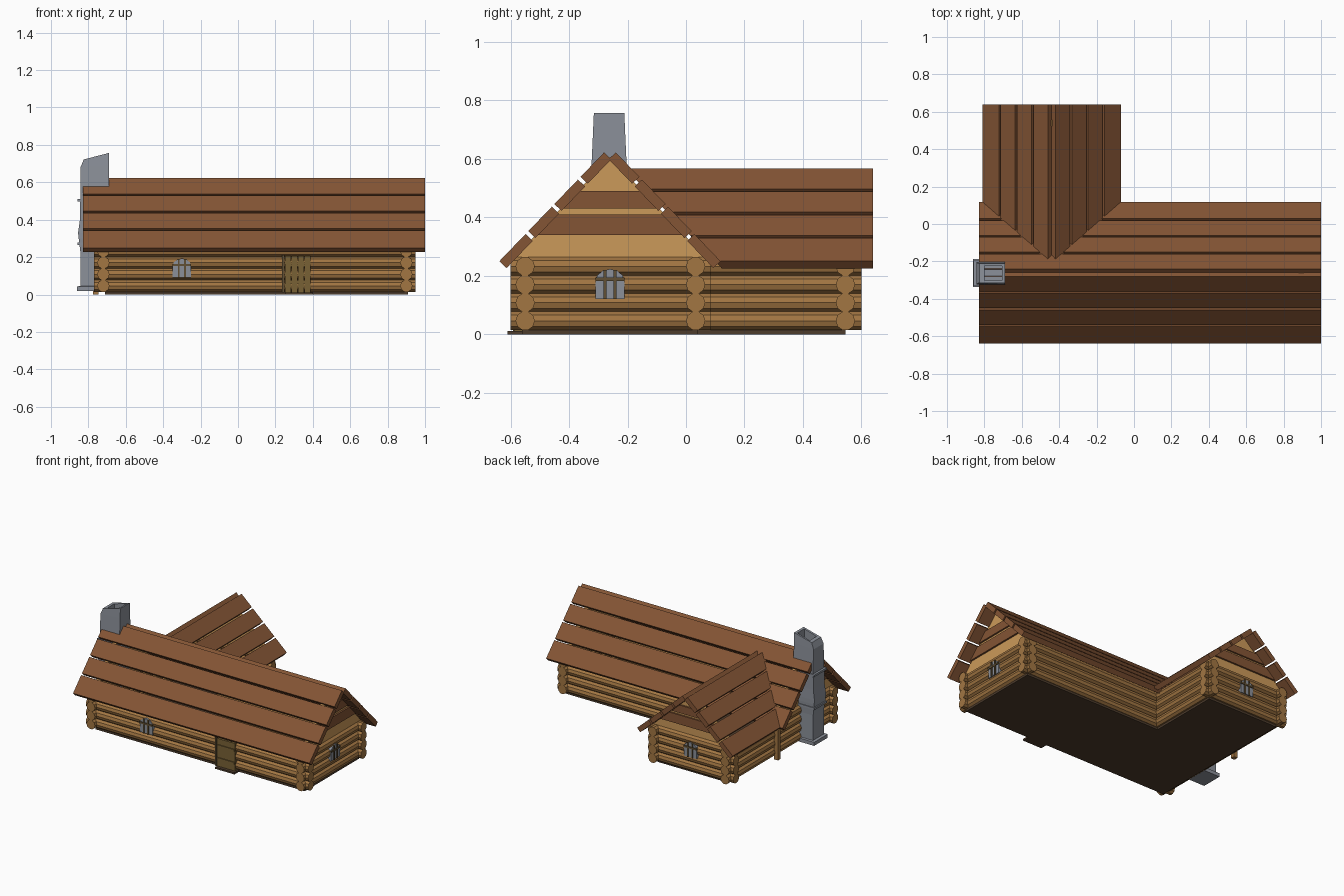
import bpy, bmesh, math
from mathutils import Vector

if "Cube" in bpy.data.objects:
    bpy.data.objects.remove(bpy.data.objects["Cube"])


def mat(name, rgb):
    m = bpy.data.materials.new(name)
    m.diffuse_color = (*rgb, 1)
    m.use_nodes = True
    m.node_tree.nodes["Principled BSDF"].inputs["Base Color"].default_value = m.diffuse_color
    return m


ROOF = mat("roof_wood", (0.23, 0.09, 0.035))
LOG = mat("log_wood", (0.36, 0.18, 0.055))
TAN = mat("pale_wood", (0.60, 0.32, 0.10))
FLOOR = mat("floor_wood", (0.075, 0.045, 0.025))
DOOR = mat("door_wood", (0.19, 0.12, 0.035))
FRAME = mat("frame_wood", (0.12, 0.08, 0.035))
STONE = mat("stone", (0.26, 0.28, 0.32))


def finish(name, bm, m=None):
    bmesh.ops.recalc_face_normals(bm, faces=bm.faces)
    me = bpy.data.meshes.new(name)
    bm.to_mesh(me)
    bm.free()
    ob = bpy.data.objects.new(name, me)
    bpy.context.collection.objects.link(ob)
    if m:
        me.materials.append(m)
    return ob


def prism(name, pts, axis, a, b, m=None, cut=None):
    """Extrude a profile along x (points are y,z) or along y (points are x,z)."""
    bm = bmesh.new()
    place = (lambda t, p: (t, *p)) if axis == 'x' else (lambda t, p: (p[0], t, p[1]))
    r0 = [bm.verts.new(place(a, p)) for p in pts]
    r1 = [bm.verts.new(place(b, p)) for p in pts]
    bm.faces.new(r0)
    bm.faces.new(r1[::-1])
    n = len(pts)
    for i in range(n):
        bm.faces.new((r0[i], r0[(i + 1) % n], r1[(i + 1) % n], r1[i]))
    if cut:
        geom = bm.verts[:] + bm.edges[:] + bm.faces[:]
        bmesh.ops.bisect_plane(bm, geom=geom, plane_co=cut[0], plane_no=cut[1], clear_inner=True)
        bmesh.ops.holes_fill(bm, edges=[e for e in bm.edges if e.is_boundary])
    return finish(name, bm, m)


def box(name, x, y, z, m=None):
    return prism(name, [(x[0], z[0]), (x[1], z[0]), (x[1], z[1]), (x[0], z[1])], 'y', *y, m)


# Log walls
LEVELS = [0.046 + 0.062 * i for i in range(4)]


def log_wall(name, axis, c, a, b):
    for i, z in enumerate(LEVELS):
        pts = [(c + 0.033 * math.cos(k * math.pi / 5), z + 0.033 * math.sin(k * math.pi / 5))
               for k in range(10)]
        prism(f"{name}_log_{i}", pts, axis, a, b, LOG)


log_wall("front_wall", 'x', -0.55, -0.77, 0.95)
log_wall("rear_wall", 'x', 0.033, -0.16, 0.95)
log_wall("wing_end_wall", 'x', 0.545, -0.77, -0.11)
log_wall("left_wall", 'y', -0.72, -0.60, 0.60)
log_wall("right_wall", 'y', 0.90, -0.60, 0.083)
log_wall("wing_inner_wall", 'y', -0.16, 0.03, 0.60)

# Floor and door step
box("main_floor", (-0.71, 0.91), (-0.56, 0.04), (0, 0.018), FLOOR)
box("wing_floor", (-0.71, -0.16), (0.04, 0.545), (0, 0.018), FLOOR)
box("door_step", (0.25, 0.40), (-0.61, -0.55), (0, 0.012), FLOOR)

# Vertical post against the left wall
box("side_post", (-0.775, -0.745), (0.06, 0.09), (0, 0.27), LOG)


# Plank roofs: four boards on each slope
def roof(name, axis, c, top, edge, a, b, cut=None):
    for s in (-1, 1):
        p0 = Vector((c + s * 0.02, top))
        d = Vector((c + s * edge[0], edge[1])) - p0
        step = d.length / 4
        d.normalize()
        n = Vector((-s * abs(d.y), -abs(d.x))) * 0.034
        for i in range(4):
            u = p0 + d * step * i
            v = p0 + d * (step * (i + 1) - (0.013 if i < 3 else 0))
            prism(f"{name}_plank_{'lr'[s > 0]}{i}", [u, v, v + n, u + n], axis, a, b, ROOF, cut)


roof("main_roof", 'x', -0.26, 0.622, (0.378, 0.25), -0.83, 1.0)
main_no = Vector((0, 0.37, 0.358))
roof("wing_roof", 'y', -0.44, 0.567, (0.37, 0.25), -0.25, 0.64,
     (Vector((0, -0.24, 0.60)), main_no))


# Gables: pale triangle with two brown boards across
def gable(name, axis, c, apex, half, at, out, bands):
    base = 0.245
    prism(name, [(c - half, base), (c + half, base), (c, apex)], axis, at, at - out * 0.03, TAN)
    w = lambda z: half * (apex - z) / (apex - base)
    for i, (lo, hi) in enumerate(bands):
        pts = [(c - w(lo), lo), (c + w(lo), lo), (c + w(hi), hi), (c - w(hi), hi)]
        prism(f"{name}_board_{i}", pts, axis, at, at + out * 0.012, ROOF)


BANDS = ((0.34, 0.41), (0.43, 0.49))
gable("right_gable", 'x', -0.26, 0.606, 0.345, 0.91, 1, BANDS)
gable("left_gable", 'x', -0.26, 0.606, 0.345, -0.73, -1, BANDS)
gable("wing_gable", 'y', -0.44, 0.552, 0.335, 0.555, 1, ((0.32, 0.385), (0.40, 0.455)))


# Arched barred windows
def window(name, axis, c, z, at, out):
    w, h = 0.05, 0.06

    def arch(w, h, r):
        return [(c - w, z), (c + w, z)] + [
            (c + w * math.cos(k * math.pi / 6), z + h + r * math.sin(k * math.pi / 6))
            for k in range(7)]
    prism(name + "_pane", arch(w, h, 0.043), axis, at - out * 0.03, at + out * 0.006, STONE)
    for i, u in enumerate((-0.017, 0.017)):
        prism(f"{name}_bar_{i}", [(c + u - 0.005, z), (c + u + 0.005, z),
              (c + u + 0.005, z + 0.10), (c + u - 0.005, z + 0.10)], axis, at, at + out * 0.012, FRAME)
    prism(name + "_crossbar", [(c - w, z + 0.062), (c + w, z + 0.062), (c + w, z + 0.074),
          (c - w, z + 0.074)], axis, at, at + out * 0.012, FRAME)


window("front_window", 'y', -0.30, 0.09, -0.58, -1)
window("right_window", 'x', -0.26, 0.12, 0.93, 1)
window("wing_window", 'y', -0.44, 0.12, 0.575, 1)

# Plank door with frame
for i in range(4):
    x = 0.25 + i * 0.035
    box(f"door_plank_{i}", (x, x + 0.033), (-0.588, -0.54), (0.012, 0.205), DOOR)
box("door_jamb", (0.236, 0.248), (-0.592, -0.54), (0.012, 0.212), FRAME)
for i, z in enumerate((0.06, 0.15)):
    box(f"door_brace_{i}", (0.252, 0.385), (-0.594, -0.58), (z, z + 0.014), DOOR)


# Stone chimney: stacked rectangular rings with a sloping open top
def chimney():
    rings = [  # z left, z right, x0, x1, half width
        (0.018, 0.018, -0.86, -0.70, 0.075), (0.043, 0.043, -0.86, -0.70, 0.075),
        (0.046, 0.046, -0.842, -0.70, 0.062), (0.22, 0.22, -0.842, -0.70, 0.06),
        (0.30, 0.30, -0.852, -0.70, 0.064), (0.33, 0.33, -0.855, -0.70, 0.064),
        (0.40, 0.40, -0.845, -0.70, 0.062), (0.58, 0.58, -0.842, -0.69, 0.06),
        (0.68, 0.69, -0.842, -0.69, 0.055), (0.722, 0.757, -0.825, -0.69, 0.052),
        (0.726, 0.753, -0.80, -0.705, 0.038), (0.62, 0.62, -0.80, -0.705, 0.038)]
    bm = bmesh.new()
    prev = None
    for zl, zr, x0, x1, w in rings:
        cur = [bm.verts.new(p) for p in ((x0, -0.263 - w, zl), (x1, -0.263 - w, zr),
                                         (x1, -0.263 + w, zr), (x0, -0.263 + w, zl))]
        if prev:
            for i in range(4):
                j = (i + 1) % 4
                bm.faces.new((prev[i], prev[j], cur[j], cur[i]))
        else:
            bm.faces.new(cur[::-1])
        prev = cur
    bm.faces.new(prev)
    finish("chimney", bm, STONE)


chimney()
for i, z in enumerate((0.265, 0.497)):
    box(f"chimney_band_{i}", (-0.858, -0.70), (-0.331, -0.195), (z, z + 0.014), STONE)
